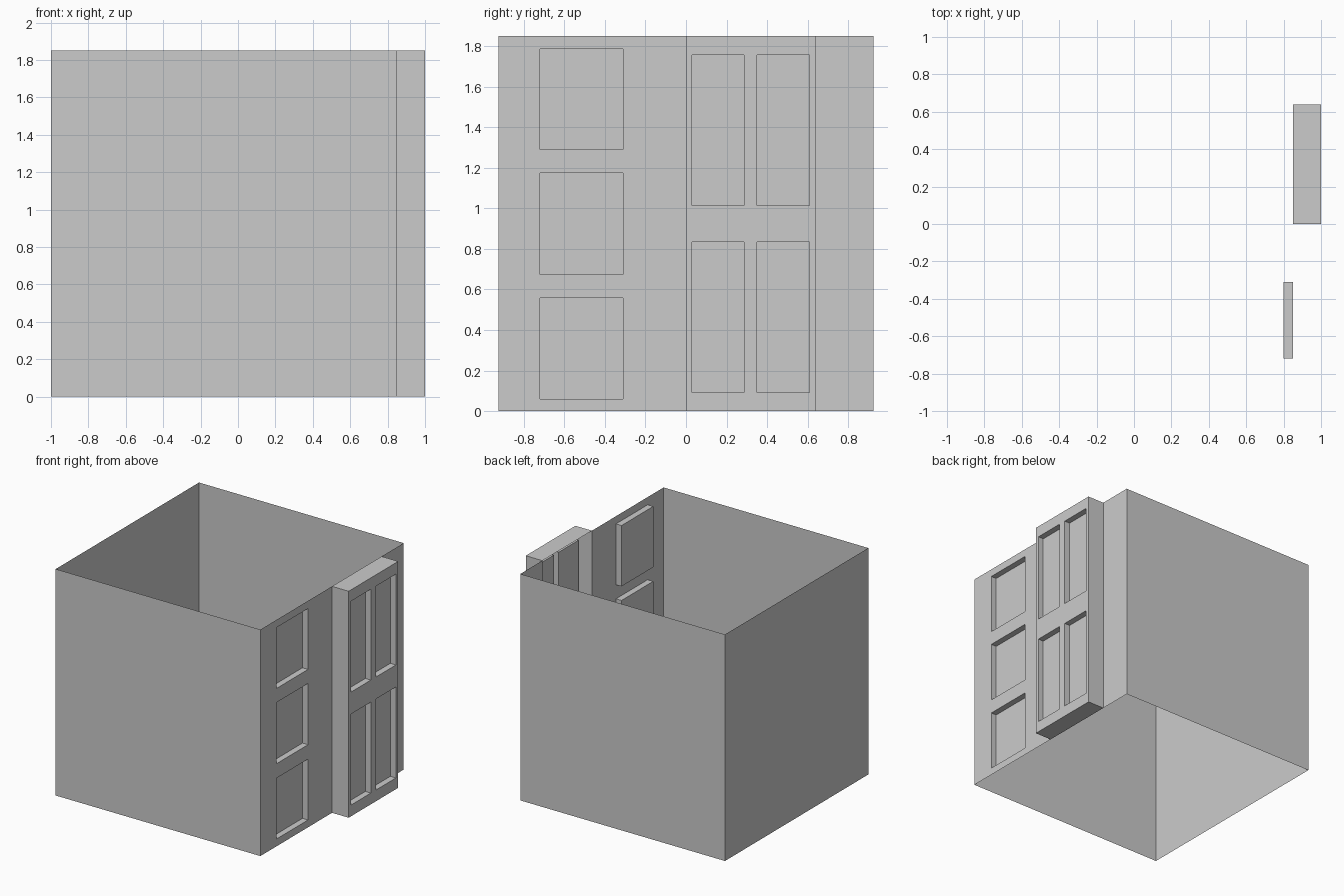
import bpy, bmesh

if "Cube" in bpy.data.objects:
    bpy.data.objects.remove(bpy.data.objects["Cube"])

H = 1.85            # wall height
D = 0.925           # half depth in y
X0, X1, X2 = -1.0, 0.85, 1.0   # left wall, right wall, bay front
B0, B1 = 0.0, 0.64  # bay extent in y
RECESS = 0.05

bm = bmesh.new()


def face(*pts):
    return bm.faces.new([bm.verts.new(p) for p in pts])


def wall(a, b):
    """Vertical wall from plan point a to b (outside on the right)."""
    return face((*a, 0), (*b, 0), (*b, H), (*a, H))


def window_panel(x, y0, y1, columns, rows):
    """Wall facing +x with a grid of sunken windows."""
    ys = [y0] + [v for c in columns for v in c] + [y1]
    zs = [0] + [v for r in rows for v in r] + [H]
    windows = []
    for i, (ya, yb) in enumerate(zip(ys, ys[1:])):
        for j, (za, zb) in enumerate(zip(zs, zs[1:])):
            f = face((x, ya, za), (x, yb, za), (x, yb, zb), (x, ya, zb))
            if i % 2 and j % 2:
                windows.append(f)
    for f in bmesh.ops.extrude_discrete_faces(bm, faces=windows)["faces"]:
        bmesh.ops.translate(bm, verts=f.verts, vec=(-RECESS, 0, 0))


# plain walls, anticlockwise in plan, including the bay's two cheeks
for a, b in [((X1, D), (X0, D)), ((X0, D), (X0, -D)), ((X0, -D), (X1, -D)),
             ((X1, B0), (X2, B0)), ((X2, B1), (X1, B1)), ((X1, B1), (X1, D))]:
    wall(a, b)

# bay roof and underside
face((X1, B0, H), (X2, B0, H), (X2, B1, H), (X1, B1, H))
face((X1, B1, 0), (X2, B1, 0), (X2, B0, 0), (X1, B0, 0))

# windowed walls
window_panel(X1, -D, B0, [(-0.72, -0.31)],
             [(0.06, 0.557), (0.675, 1.175), (1.29, 1.787)])
window_panel(X2, B0, B1, [(0.03, 0.287), (0.35, 0.61)],
             [(0.092, 0.835), (1.015, 1.757)])

bmesh.ops.remove_doubles(bm, verts=bm.verts, dist=1e-4)
mesh = bpy.data.meshes.new("building_walls")
bm.to_mesh(mesh)
bm.free()
bpy.context.collection.objects.link(bpy.data.objects.new("building_walls", mesh))
